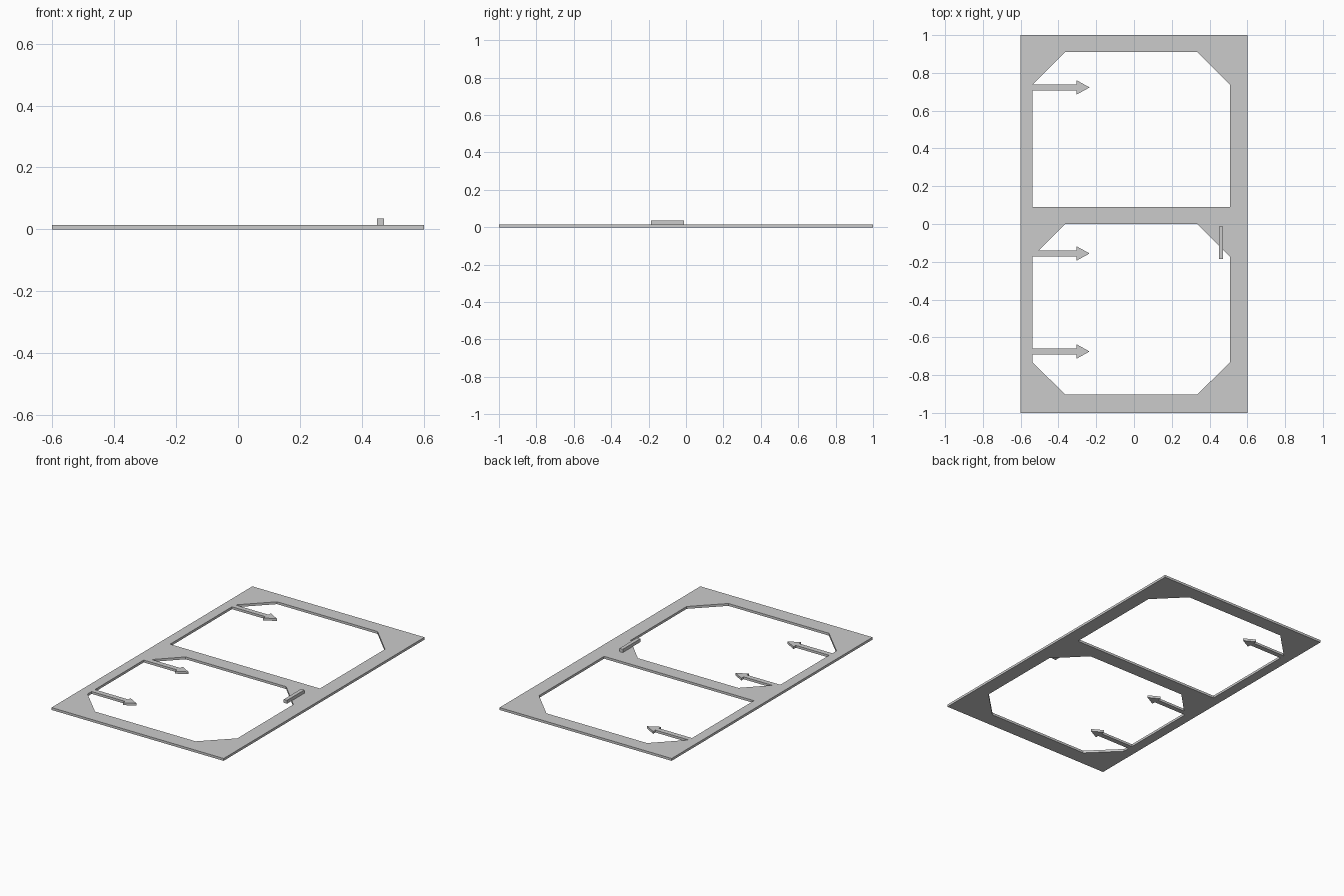
import bpy

cube = bpy.data.objects.get("Cube")
if cube:
    bpy.data.objects.remove(cube, do_unlink=True)

grey = bpy.data.materials.new("plain grey")
grey.use_nodes = True
colour = (0.6, 0.6, 0.6, 1)
grey.diffuse_color = colour
grey.node_tree.nodes["Principled BSDF"].inputs["Base Color"].default_value = colour

THICK = 0.015
LEFT, RIGHT = -0.537, 0.508          # inner walls of the openings
CUT_L, CUT_R = -0.365, 0.336         # where the corner cuts meet the rails


def plate(name, outlines, bottom, top):
    """Flat slab from closed outlines; inner outlines become holes."""
    curve = bpy.data.curves.new(name, "CURVE")
    curve.dimensions = "2D"
    curve.fill_mode = "BOTH"
    curve.extrude = (top - bottom) / 2
    for points in outlines:
        spline = curve.splines.new("POLY")
        spline.points.add(len(points) - 1)
        for p, (x, y) in zip(spline.points, points):
            p.co = (x, y, 0, 1)
        spline.use_cyclic_u = True
    obj = bpy.data.objects.new(name, curve)
    obj.location.z = (bottom + top) / 2
    bpy.context.collection.objects.link(obj)
    bpy.ops.object.select_all(action="DESELECT")
    obj.select_set(True)
    bpy.context.view_layer.objects.active = obj
    bpy.ops.object.convert(target="MESH")
    obj = bpy.context.object
    obj.name = name
    obj.data.materials.clear()
    obj.data.materials.append(grey)
    bpy.ops.object.shade_flat()
    return obj


def rect(x0, x1, y0, y1):
    return [(x0, y0), (x1, y0), (x1, y1), (x0, y1)]


def cut_top(y, drop):
    """Upper edge of an opening with both corners cut off."""
    return [(RIGHT, y - drop), (CUT_R, y), (CUT_L, y), (LEFT, y - drop)]


# Frame with two openings: the rear one has square front corners
rear_opening = [(LEFT, 0.09), (RIGHT, 0.09)] + cut_top(0.91, 0.172)
front_opening = ([(x, -0.902 - (y + 0.902)) for x, y in reversed(cut_top(-0.902, 0.17))]
                 + cut_top(0, 0.174))
plate("frame", [rect(-0.6, 0.6, -1, 1), rear_opening, front_opening], 0, THICK)


# Arrows pointing inward from the right-hand wall
def arrow(name, y, upper_start=LEFT, lower_start=LEFT):
    shaft, head, neck, tip = 0.016, 0.038, -0.304, -0.235
    plate(name, [[(lower_start, y - shaft), (neck, y - shaft), (neck, y - head), (tip, y),
                  (neck, y + head), (neck, y + shaft), (upper_start, y + shaft)]], 0, THICK)


arrow("rear_arrow", 0.723)
arrow("middle_arrow", -0.156, -0.505, -0.536)
arrow("front_arrow", -0.675)

# Small raised bar by the left wall
plate("raised_bar", [rect(0.449, 0.472, -0.186, -0.012)], THICK, 0.036)
